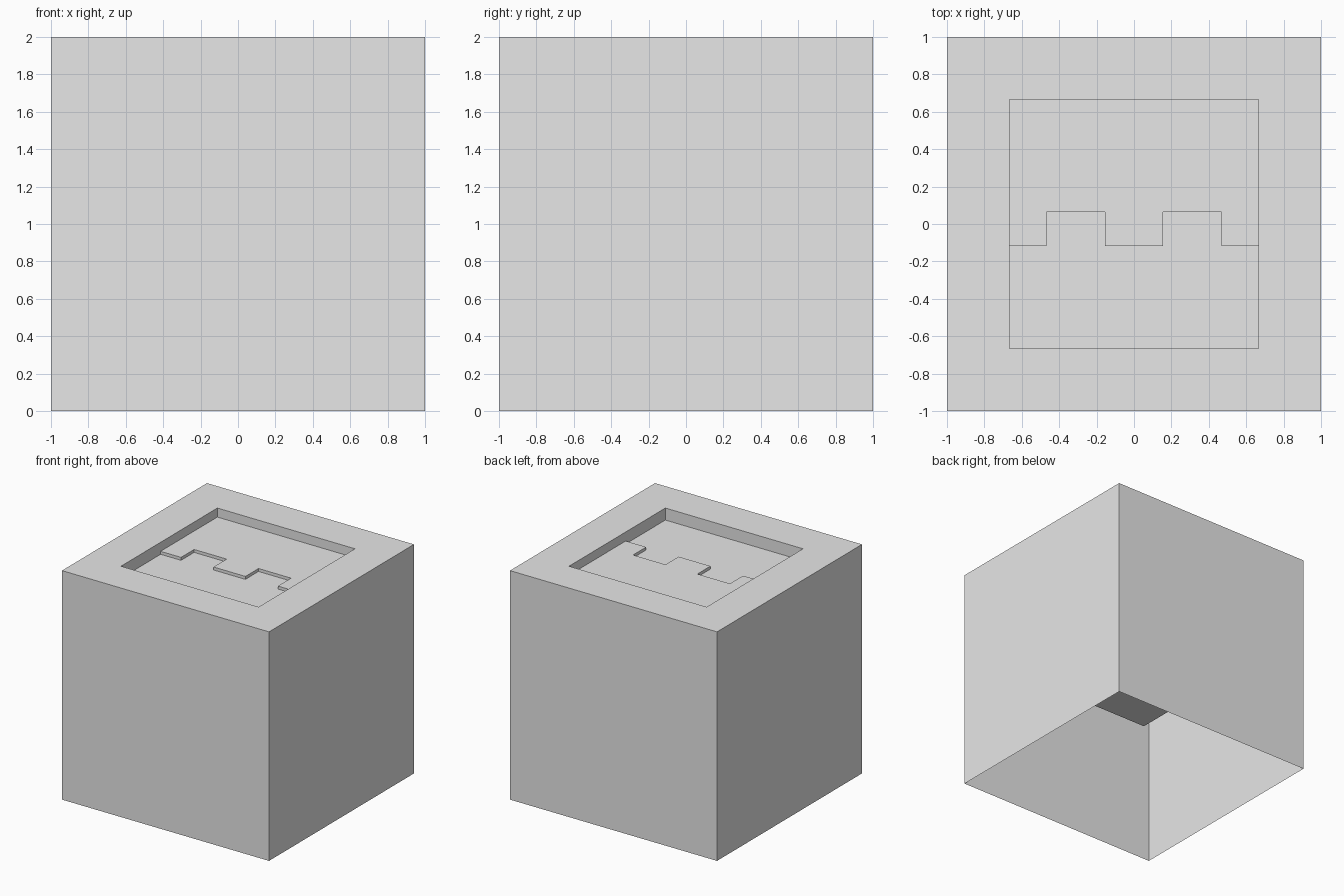
import bpy
import bmesh

if "Cube" in bpy.data.objects:
    bpy.data.objects.remove(bpy.data.objects["Cube"])

R = 0.665          # half width of the square recess
Z_TOP = 2.0        # outer height
Z_BACK = 1.921     # raised floor panel
Z_FRONT = 1.895    # lower floor panel
Z_PIT = 1.02       # underside of the inner block

grey = bpy.data.materials.new("plain grey")
grey.diffuse_color = (0.8, 0.8, 0.8, 1)
grey.use_nodes = True
grey.node_tree.nodes["Principled BSDF"].inputs["Base Color"].default_value = grey.diffuse_color


def make_object(name, faces):
    """Build one mesh object from a list of polygons."""
    bm = bmesh.new()
    for poly in faces:
        bm.faces.new([bm.verts.new(p) for p in poly])
    bmesh.ops.remove_doubles(bm, verts=bm.verts, dist=0.0005)
    mesh = bpy.data.meshes.new(name)
    bm.to_mesh(mesh)
    bm.free()
    mesh.materials.append(grey)
    obj = bpy.data.objects.new(name, mesh)
    bpy.context.collection.objects.link(obj)
    return obj


def square(h):
    return [(-h, -h), (h, -h), (h, h), (-h, h)]


def flat(points, z):
    return [(x, y, z) for x, y in points]


def walls(points, z0, z1, closed=True):
    """Vertical quads along an outline, facing outward if counterclockwise."""
    pairs = list(zip(points, points[1:] + (points[:1] if closed else [])))
    return [[(*a, z0), (*b, z0), (*b, z1), (*a, z1)] for a, b in pairs]


outer, inner = square(1.0), square(R)

# Outer shell: four thin sides, open underneath, with a square rim on top
rim = []
for i in range(4):
    j = (i + 1) % 4
    rim.append(flat([outer[i], outer[j], inner[j], inner[i]], Z_TOP))
make_object("outer_shell", walls(outer, 0, Z_TOP) + rim)

# Inner block: recess walls running down inside the shell, closed below
make_object("inner_block",
            walls(inner, Z_PIT, Z_TOP) + [flat(inner[::-1], Z_PIT)])

# Stepped outline that divides the two floor panels, left to right
low, high = -0.118, 0.063
step = [(-R, low), (-0.468, low), (-0.468, high), (-0.154, high),
        (-0.154, low), (0.154, low), (0.154, high), (0.468, high),
        (0.468, low), (R, low)]

# Raised back panel with its stepped front edge
make_object("back_panel",
            [flat(step + [(R, R), (-R, R)], Z_BACK)]
            + walls(step, Z_FRONT, Z_BACK, closed=False))

# Lower front panel
make_object("front_panel",
            [flat([(-R, -R), (R, -R)] + step[::-1], Z_FRONT)])
